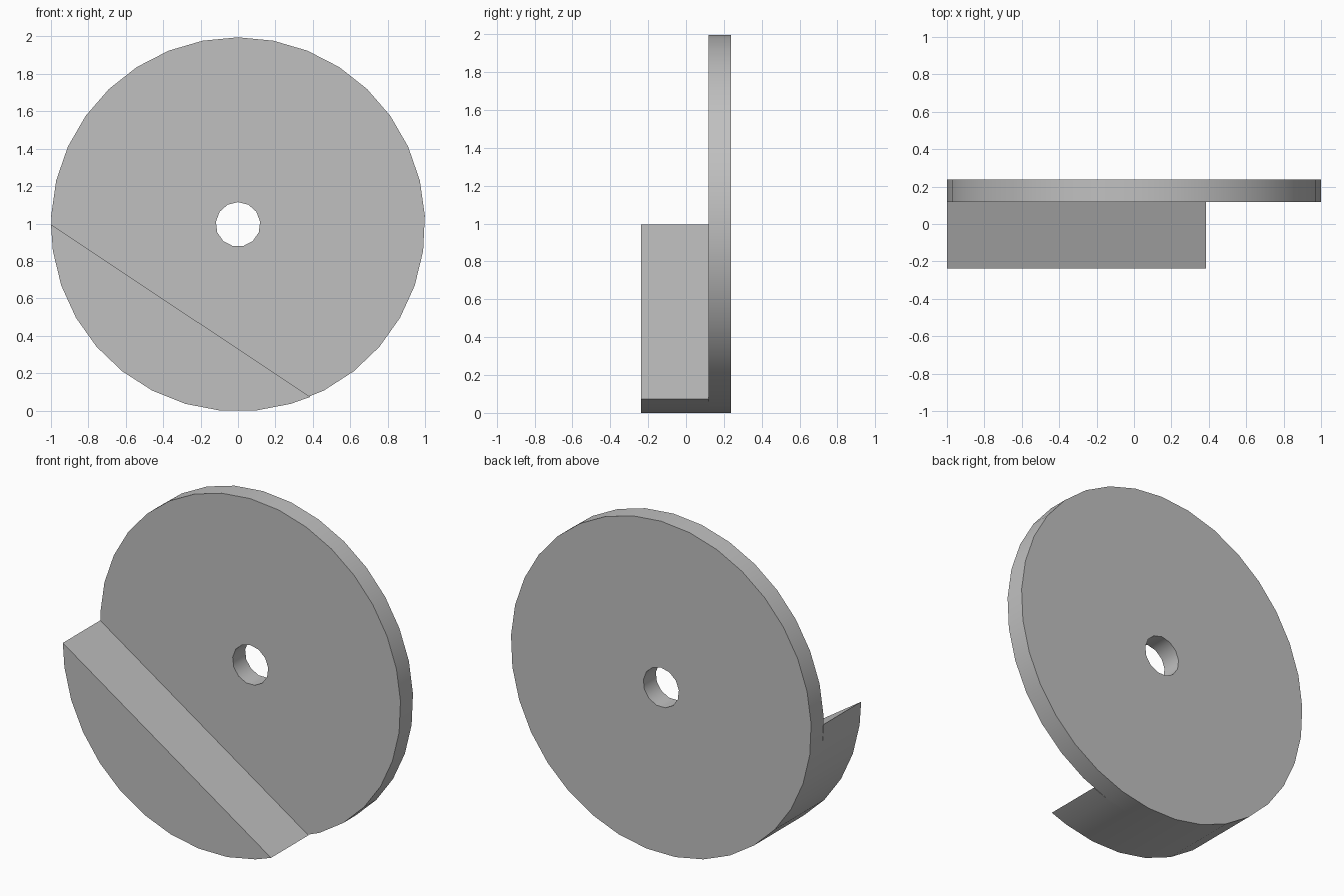
import bpy, bmesh
from math import radians, cos, sin

cube = bpy.data.objects.get("Cube")
if cube:
    bpy.data.objects.remove(cube, do_unlink=True)

CENTRE_Z = 0.9955
SIDES = 33

grey = bpy.data.materials.new("plain grey")
grey.use_nodes = True
colour = (0.53, 0.53, 0.53, 1)
grey.diffuse_color = colour
grey.node_tree.nodes["Principled BSDF"].inputs["Base Color"].default_value = colour


def arc(radius, angles):
    return [(radius * cos(radians(a)), radius * sin(radians(a))) for a in angles]


def ring(count):
    """Angles of a full circle, starting at the top."""
    return [90 + 360 * i / count for i in range(count)]


def plate(name, loops, y_front, y_back):
    """Extrude closed outlines (later ones are holes) from y_front to y_back."""
    curve = bpy.data.curves.new(name, "CURVE")
    curve.dimensions = "2D"
    curve.fill_mode = "BOTH"
    curve.extrude = (y_back - y_front) / 2
    for loop in loops:
        spline = curve.splines.new("POLY")
        spline.points.add(len(loop) - 1)
        for point, (x, z) in zip(spline.points, loop):
            point.co = (x, z, 0, 1)
        spline.use_cyclic_u = True
    ob = bpy.data.objects.new(name, curve)
    ob.location = (0, (y_front + y_back) / 2, CENTRE_Z)
    ob.rotation_euler.x = radians(90)
    bpy.context.collection.objects.link(ob)
    bpy.ops.object.select_all(action="DESELECT")
    ob.select_set(True)
    bpy.context.view_layer.objects.active = ob
    bpy.ops.object.convert(target="MESH")
    ob = bpy.context.object

    # Weld caps to the sides and face everything outward
    bm = bmesh.new()
    bm.from_mesh(ob.data)
    bmesh.ops.remove_doubles(bm, verts=bm.verts, dist=0.0001)
    bmesh.ops.recalc_face_normals(bm, faces=bm.faces)
    bm.to_mesh(ob.data)
    bm.free()
    ob.data.materials.clear()
    ob.data.materials.append(grey)
    bpy.ops.object.shade_smooth_by_angle(angle=radians(31))
    return ob


# Round disc with a centre hole
plate("disc", [arc(1, ring(SIDES)), arc(0.119, ring(13))], 0.118, 0.237)

# Raised segment on the front, cut off by a slanted chord
start, end = 180, 292.7
between = [a for a in ring(SIDES) if start < a < end]
plate("raised_segment", [arc(1, [start] + between + [end])], -0.237, 0.118)
